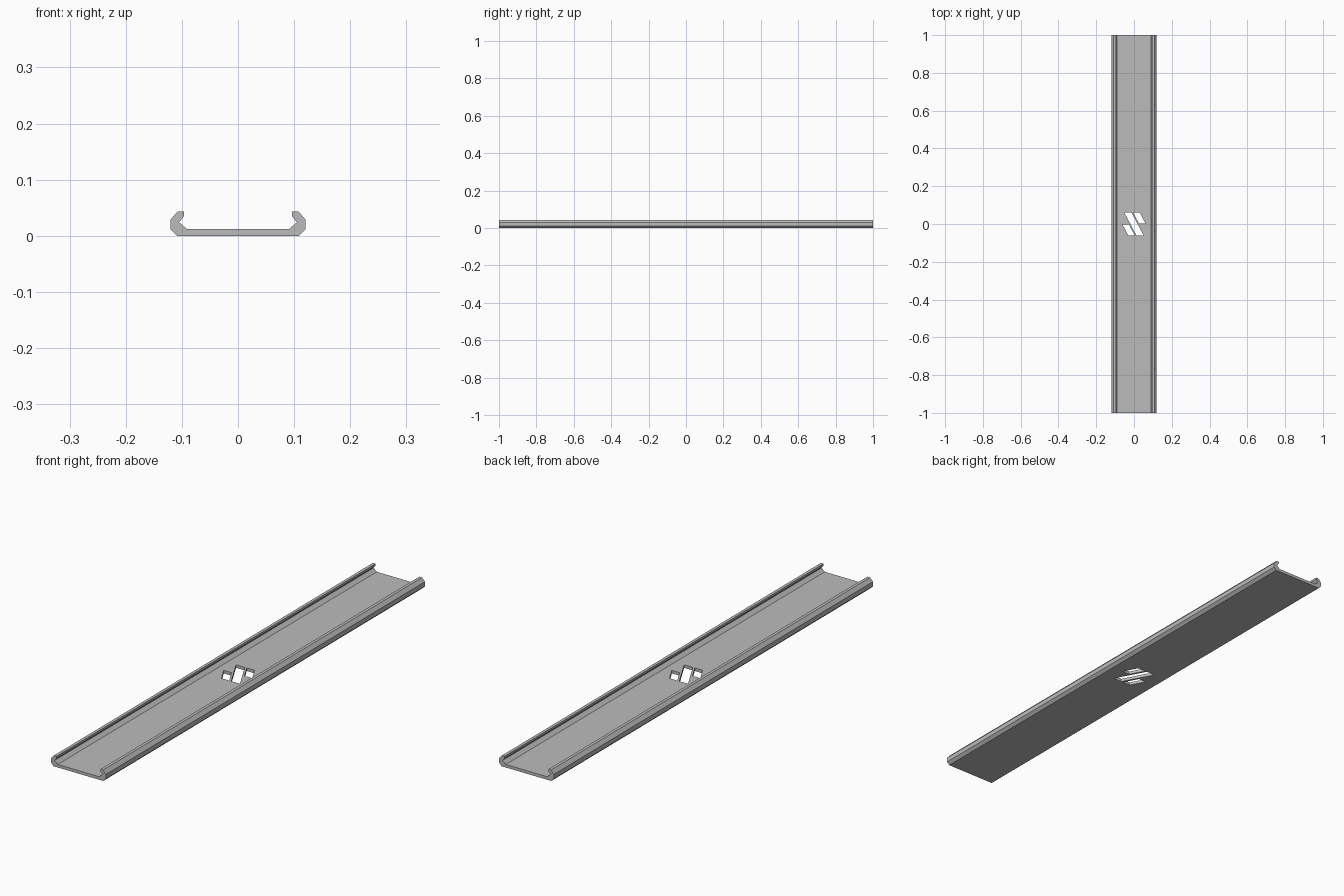
import bpy, bmesh

cube = bpy.data.objects.get("Cube")
if cube:
    bpy.data.objects.remove(cube, do_unlink=True)

grey = bpy.data.materials.new("plain_grey")
grey.use_nodes = True
colour = (0.5, 0.5, 0.5, 1)
grey.diffuse_color = colour
grey.node_tree.nodes["Principled BSDF"].inputs["Base Color"].default_value = colour


def prism(name, outline, direction):
    """Extrude a closed outline along a direction."""
    bm = bmesh.new()
    face = bm.faces.new([bm.verts.new(p) for p in outline])
    grown = bmesh.ops.extrude_face_region(bm, geom=[face], use_keep_orig=True)
    moved = [v for v in grown["geom"] if isinstance(v, bmesh.types.BMVert)]
    bmesh.ops.translate(bm, verts=moved, vec=direction)
    bmesh.ops.recalc_face_normals(bm, faces=bm.faces)
    mesh = bpy.data.meshes.new(name)
    bm.to_mesh(mesh)
    bm.free()
    mesh.materials.append(grey)
    obj = bpy.data.objects.new(name, mesh)
    bpy.context.collection.objects.link(obj)
    return obj


# Channel: half cross-section from the base out and around the curled lip
half = [(0.109, 0), (0.12, 0.011), (0.12, 0.029), (0.108, 0.043), (0.096, 0.043),
        (0.096, 0.035), (0.105, 0.024), (0.091, 0.012)]
section = half + [(-x, z) for x, z in reversed(half)]
channel = prism("channel", [(x, -1, z) for x, z in section], (0, 2, 0))

# Slanted slots through the floor: left edge at top, width, top y, bottom y
slant = 0.53
slots = {"middle_slot": (-0.052, 0.038, 0.062, -0.062),
         "upper_slot": (-0.005, 0.034, 0.062, 0.002),
         "lower_slot": (-0.061, 0.034, -0.002, -0.062)}
for name, (x, width, top, bottom) in slots.items():
    shift = slant * (top - bottom)
    outline = [(x, top, -0.02), (x + width, top, -0.02),
               (x + width + shift, bottom, -0.02), (x + shift, bottom, -0.02)]
    cutter = prism(name, outline, (0, 0, 0.05))
    cutter.hide_render = True
    cut = channel.modifiers.new(name, "BOOLEAN")
    cut.operation = "DIFFERENCE"
    cut.solver = "EXACT"
    cut.object = cutter
    bpy.context.view_layer.objects.active = channel
    bpy.ops.object.modifier_apply(modifier=cut.name)
    bpy.data.objects.remove(cutter, do_unlink=True)
